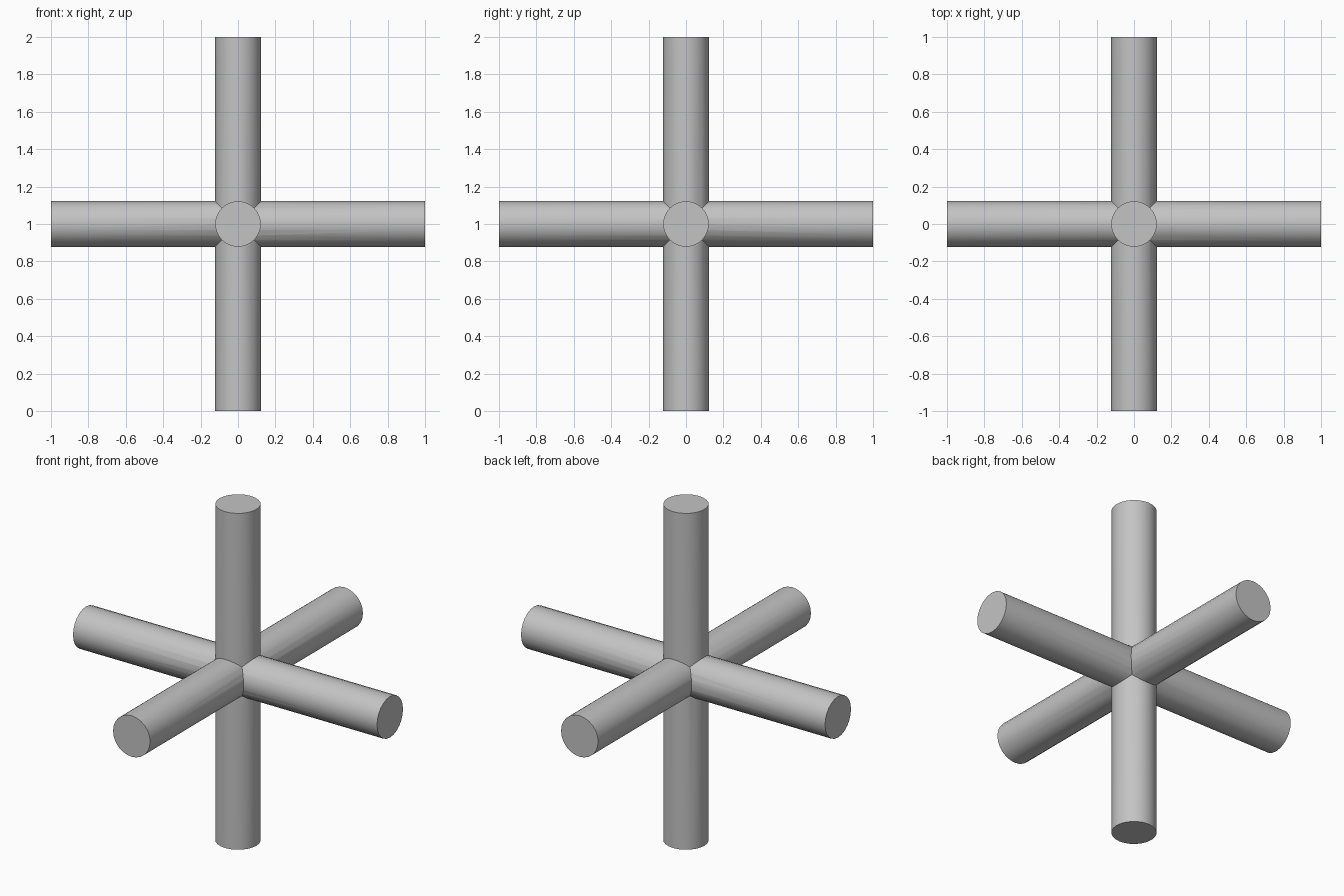
import bpy
from math import pi, radians

RADIUS, LENGTH, SIDES = 0.122, 2.0, 24

cube = bpy.data.objects.get("Cube")
if cube:
    bpy.data.objects.remove(cube, do_unlink=True)

# Plain grey for the whole model
grey = bpy.data.materials.new("grey")
grey.use_nodes = True
grey.diffuse_color = (0.55, 0.55, 0.55, 1)
grey.node_tree.nodes["Principled BSDF"].inputs["Base Color"].default_value = (0.55, 0.55, 0.55, 1)


def bar(name, rotation):
    """A round bar through the centre of the model."""
    bpy.ops.mesh.primitive_cylinder_add(
        vertices=SIDES, radius=RADIUS, depth=LENGTH, location=(0, 0, 1), rotation=rotation)
    obj = bpy.context.object
    obj.name = name
    obj.data.materials.append(grey)
    bpy.ops.object.transform_apply(location=False, rotation=True, scale=False)
    return obj


# Three crossing bars, one along each axis
cross = bar("crossed_bars", (0, 0, 0))
arms = [bar("side_bar", (0, pi / 2, 0)), bar("front_back_bar", (pi / 2, 0, 0))]

# Merge into one clean solid
for arm in arms:
    union = cross.modifiers.new("union", "BOOLEAN")
    union.operation = "UNION"
    union.solver = "EXACT"
    union.object = arm
bpy.ops.object.select_all(action="DESELECT")
cross.select_set(True)
bpy.context.view_layer.objects.active = cross
for modifier in list(cross.modifiers):
    bpy.ops.object.modifier_apply(modifier=modifier.name)
for arm in arms:
    bpy.data.objects.remove(arm, do_unlink=True)

# Smooth round sides, sharp ends and joints
bpy.ops.object.shade_smooth_by_angle(angle=radians(30))
